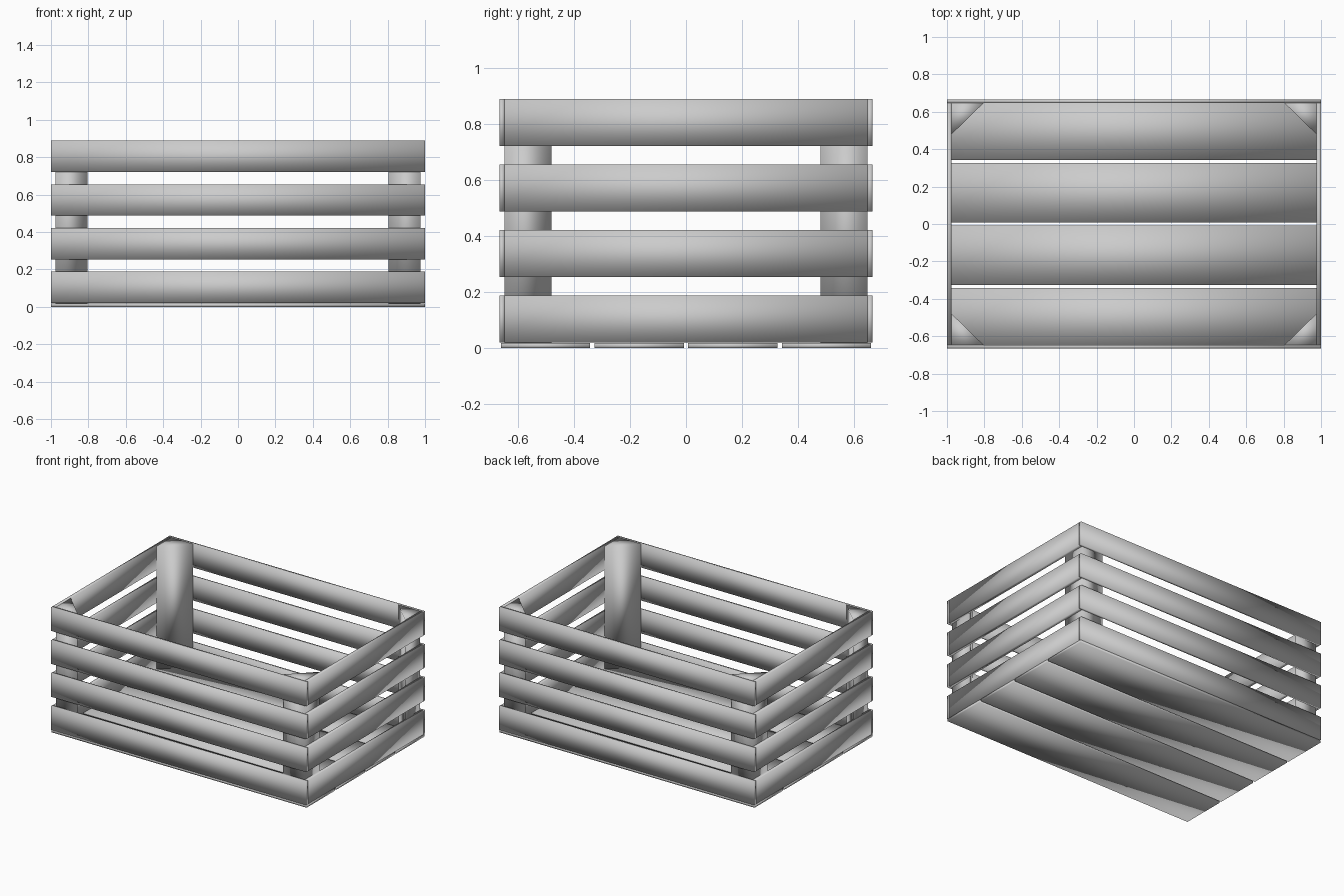
import bpy, bmesh

if "Cube" in bpy.data.objects:
    bpy.data.objects.remove(bpy.data.objects["Cube"])

X, Y = 1.0, 0.665        # outer half-sizes
TX, TY = 0.024, 0.018    # end and long board thickness
BASE = 0.018             # floor board thickness
TOP = 0.888


def prism(name, outline, z0, z1):
    """Extrude a flat outline from z0 to z1."""
    bm = bmesh.new()
    face = bm.faces.new([bm.verts.new((x, y, z0)) for x, y in outline])
    ext = bmesh.ops.extrude_face_region(bm, geom=[face])
    verts = [v for v in ext["geom"] if isinstance(v, bmesh.types.BMVert)]
    bmesh.ops.translate(bm, verts=verts, vec=(0, 0, z1 - z0))
    bmesh.ops.recalc_face_normals(bm, faces=bm.faces)
    for f in bm.faces:
        f.smooth = True  # soft shading across each board
    mesh = bpy.data.meshes.new(name)
    bm.to_mesh(mesh)
    bm.free()
    obj = bpy.data.objects.new(name, mesh)
    bpy.context.collection.objects.link(obj)
    return obj


def board(name, x0, x1, y0, y1, z0, z1):
    return prism(name, [(x0, y0), (x1, y0), (x1, y1), (x0, y1)], z0, z1)


# Floor boards
for i in range(4):
    yc = (i - 1.5) * 0.334
    board(f"floor_slat_{i + 1}", -X, X, yc - 0.159, yc + 0.159, 0, BASE)

# Four rows of wall slats
for i in range(4):
    z0 = 0.02 + i * 0.2335
    z1 = z0 + 0.1675
    yi, xi = Y - TY, X - TX
    board(f"front_slat_{i + 1}", -X, X, -Y, -yi, z0, z1)
    board(f"back_slat_{i + 1}", -X, X, yi, Y, z0, z1)
    board(f"left_slat_{i + 1}", -X, -xi, -yi, yi, z0, z1)
    board(f"right_slat_{i + 1}", xi, X, -yi, yi, z0, z1)

# Triangular corner posts
for sx, side in ((-1, "left"), (1, "right")):
    for sy, end in ((-1, "front"), (1, "back")):
        cx, cy = X - TX, Y - TY
        tri = [(cx, cy), (cx - 0.172, cy), (cx, cy - 0.168)]
        prism(f"{end}_{side}_post", [(sx * x, sy * y) for x, y in tri], BASE, TOP)
